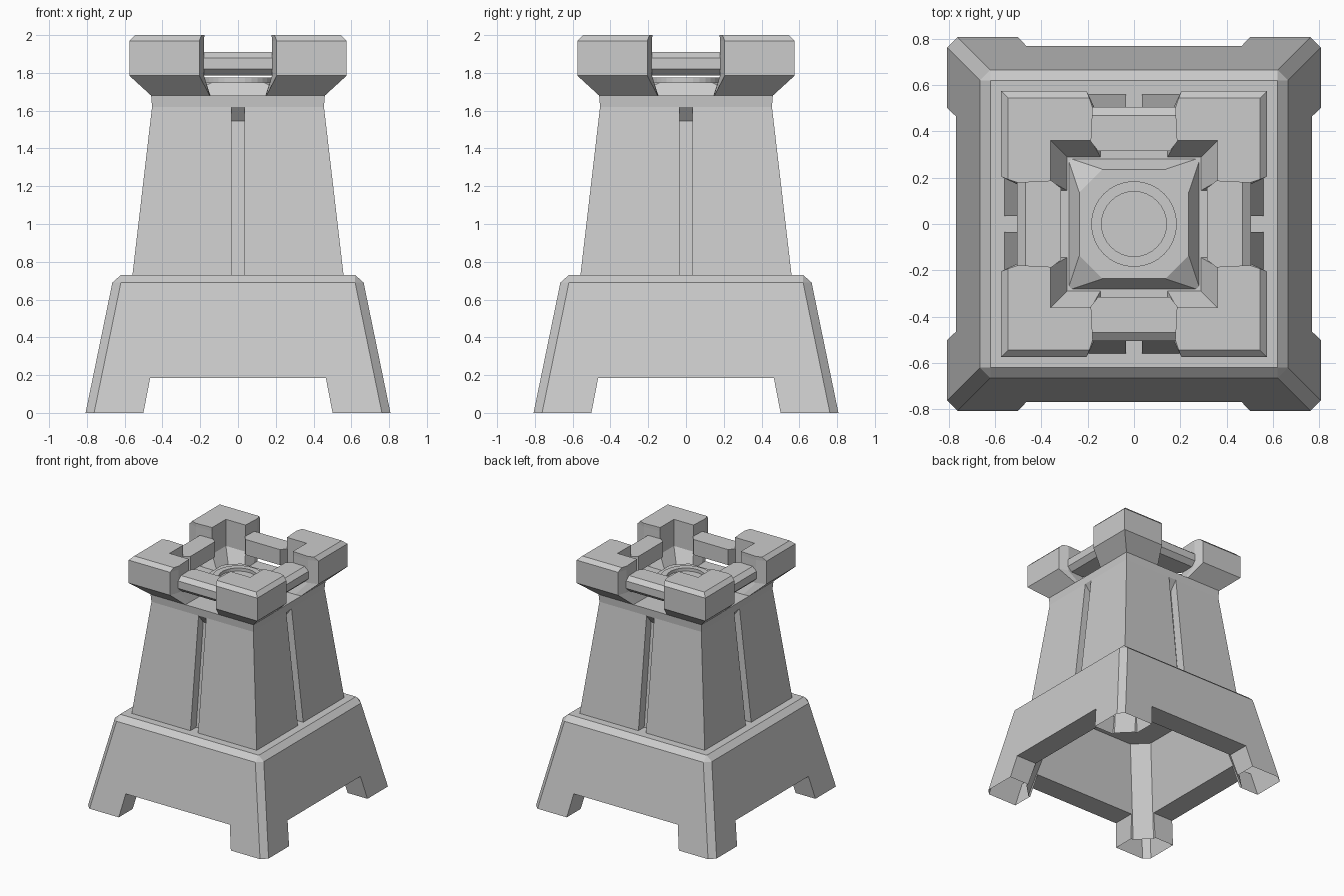
import bpy, bmesh
from math import cos, sin, tau

if "Cube" in bpy.data.objects:
    bpy.data.objects.remove(bpy.data.objects["Cube"])


def loft(name, rings):
    """Skin a stack of equal-length closed rings of 3D points and cap both ends."""
    bm = bmesh.new()
    loops = [[bm.verts.new(p) for p in ring] for ring in rings]
    n = len(loops[0])
    for a, b in zip(loops, loops[1:]):
        for i in range(n):
            j = (i + 1) % n
            bm.faces.new((a[i], a[j], b[j], b[i]))
    bm.faces.new(loops[0])
    bm.faces.new(loops[-1])
    bmesh.ops.remove_doubles(bm, verts=bm.verts, dist=1e-5)
    bmesh.ops.recalc_face_normals(bm, faces=bm.faces)
    mesh = bpy.data.meshes.new(name)
    bm.to_mesh(mesh)
    bm.free()
    obj = bpy.data.objects.new(name, mesh)
    bpy.context.collection.objects.link(obj)
    return obj


def square(h, z, c=0.0):
    """Square ring of half width h with corners cut by c."""
    k = h - c
    return [(x, y, z) for x, y in ((k, -h), (h, -k), (h, k), (k, h),
                                   (-k, h), (-h, k), (-h, -k), (-k, -h))]


def circle(r, z, n=32):
    return [(r * cos(tau * i / n), r * sin(tau * i / n), z) for i in range(n)]


def turned(points, i):
    """Turn points by i quarter turns about z."""
    for _ in range(i):
        points = [(-y, x, z) for x, y, z in points]
    return points


def cut(obj, cutters):
    for c in cutters:
        m = obj.modifiers.new("cut", 'BOOLEAN')
        m.operation, m.solver, m.object = 'DIFFERENCE', 'EXACT', c
    bpy.context.view_layer.update()
    dg = bpy.context.evaluated_depsgraph_get()
    mesh = bpy.data.meshes.new_from_object(obj.evaluated_get(dg))
    obj.modifiers.clear()
    obj.data = mesh
    for c in cutters:
        bpy.data.objects.remove(c)


# Hollow tapered base standing on four feet
base = loft("base", [square(0.807, 0, 0.045), square(0.665, 0.69, 0.045),
                     square(0.62, 0.73)])
hollow = loft("hollow_cutter", [square(0.655, -0.1, 0.11), square(0.46, 0.7, 0.11)])
arch = [(-0.52, -0.1), (0.52, -0.1), (0.465, 0.185), (-0.465, 0.185)]
arches = [loft("arch_cutter", [turned([(x, y, z) for x, z in arch], i) for y in (-1, 1)])
          for i in range(2)]
cut(base, [hollow] + arches)

# The feet are open underneath
bm = bmesh.new()
bm.from_mesh(base.data)
soles = [f for f in bm.faces if all(v.co.z < 0.001 for v in f.verts)]
bmesh.ops.delete(bm, geom=soles, context='FACES')
bm.to_mesh(base.data)
bm.free()

# Tapered body with a narrow slot on each side
body = loft("body", [square(0.56, 0.72), square(0.455, 1.62), square(0.46, 1.68)])
slot = [(-0.7, 0.69), (-0.49, 0.69), (-0.395, 1.545), (-0.455, 1.62), (-0.7, 1.62)]
slots = [loft("slot_cutter", [turned([(x, y, z) for y, z in slot], i) for x in (-0.034, 0.034)])
         for i in range(4)]
cut(body, slots)


# Corner battlements: L-shaped plan flaring outward, chamfered on top
def corner_plan(z, outer, inner, end_out, end_mid, end_in, mid):
    return [(x, y, z) for x, y in (
        (outer, outer), (end_out, outer), (end_mid, mid), (end_in, inner),
        (inner, inner), (inner, end_in), (mid, end_mid), (outer, end_out))]


plans = [corner_plan(1.68, 0.46, 0.29, 0.15, 0.147, 0.145, 0.41),
         corner_plan(1.785, 0.575, 0.36, 0.205, 0.18, 0.185, 0.50),
         corner_plan(1.97, 0.575, 0.36, 0.205, 0.18, 0.185, 0.50),
         corner_plan(2.0, 0.545, 0.36, 0.193, 0.178, 0.185, 0.50)]

# Rails bridging the battlements, clear of the floor, narrowing inward
rail = [(0.155, -0.315, 1.785), (0.155, -0.315, 1.91), (0.19, -0.36, 1.91),
        (0.19, -0.468, 1.91), (0.19, -0.505, 1.88), (0.19, -0.505, 1.82),
        (0.19, -0.468, 1.785), (0.19, -0.36, 1.785)]
for i in range(4):
    loft(f"battlement_{i + 1}", [turned(p, i) for p in plans])
    loft(f"rail_{i + 1}", [turned([(s * x, y, z) for x, y, z in rail], i) for s in (-1, 1)])

# Raised centre platform with a recessed round socket
loft("platform", [square(0.287, 1.67), square(0.236, 1.75, 0.1)])
loft("socket_ring", [circle(0.14, 1.745), circle(0.14, 1.775), circle(0.185, 1.775),
                     circle(0.185, 1.74)])
